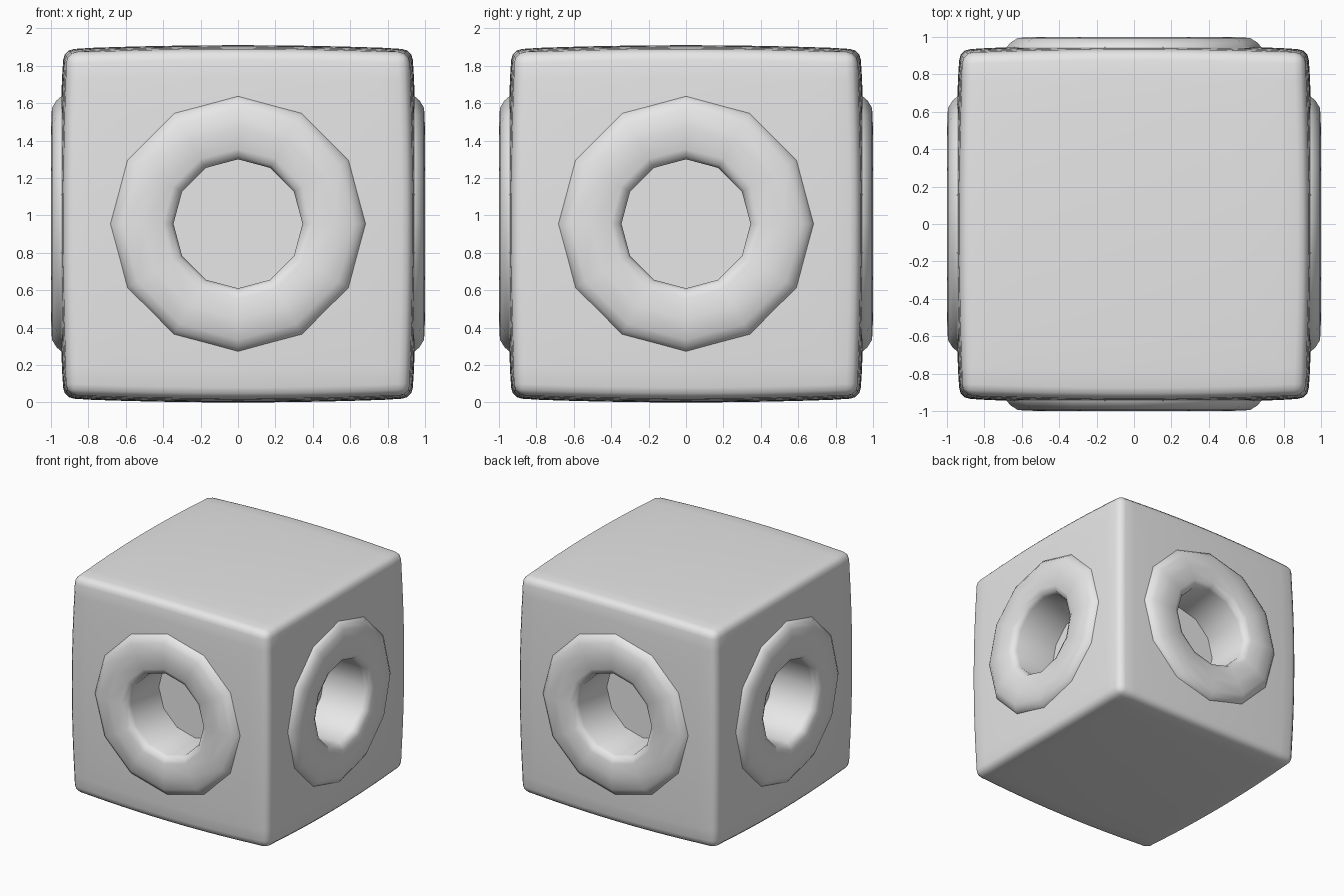
import bpy, bmesh, math
from mathutils import Matrix, Vector

cube = bpy.data.objects.get("Cube")
if cube:
    bpy.data.objects.remove(cube, do_unlink=True)

SIDES = 12          # facets of each ring
CENTRE = 0.955      # height of the block's middle
FLOOR = 0.57        # distance of the hole floor from the middle
QUARTERS = [math.pi / 2 * i for i in range(4)]
NAMES = ["front", "left", "back", "right"]

grey = bpy.data.materials.new("plain grey")
grey.use_nodes = True
colour = (0.8, 0.8, 0.8, 1)
grey.diffuse_color = colour
grey.node_tree.nodes["Principled BSDF"].inputs["Base Color"].default_value = colour


def add_object(name, bm, matrix=None):
    bmesh.ops.recalc_face_normals(bm, faces=bm.faces)
    mesh = bpy.data.meshes.new(name)
    bm.to_mesh(mesh)
    bm.free()
    mesh.materials.append(grey)
    obj = bpy.data.objects.new(name, mesh)
    bpy.context.collection.objects.link(obj)
    if matrix:
        obj.matrix_world = matrix
    return obj


def smooth(obj, degrees):
    for p in obj.data.polygons:
        p.use_smooth = True
    obj.data.set_sharp_from_angle(angle=math.radians(degrees))


def lathe(name, profile, matrix, closed_ends=False):
    """Revolve (radius, height) points around local z."""
    bm = bmesh.new()
    rings = []
    for r, h in profile:
        rings.append([bm.verts.new((r * math.cos(a), r * math.sin(a), h))
                      for a in (2 * math.pi * i / SIDES for i in range(SIDES))])
    for a, b in zip(rings, rings[1:]):
        for i in range(SIDES):
            j = (i + 1) % SIDES
            bm.faces.new((a[i], a[j], b[j], b[i]))
    if closed_ends:
        bm.faces.new(rings[0])
        bm.faces.new(rings[-1])
    return add_object(name, bm, matrix)


# Block: swelling cube with rounded edges
HALF, SWELL = 0.915, 0.02
bm = bmesh.new()
bmesh.ops.create_cube(bm, size=2)
bmesh.ops.subdivide_edges(bm, edges=bm.edges[:], cuts=11, use_grid_fill=True)
for v in bm.verts:
    x, y, z = v.co
    v.co = Vector([c * (HALF + SWELL * (2 - a * a - b * b))
                   for c, a, b in ((x, y, z), (y, x, z), (z, x, y))])
rim = [e for e in bm.edges if e.calc_face_angle(0) > math.radians(50)]
bmesh.ops.bevel(bm, geom=rim, offset=0.06, segments=3, profile=0.5,
                affect='EDGES', clamp_overlap=True)
block = add_object("block", bm, Matrix.Translation((0, 0, CENTRE)))

# Rings and round holes on the four upright sides
RING = [(0.345, FLOOR - 0.005), (0.345, 0.94), (0.36, 0.975), (0.40, 0.995),
        (0.51, 1.0), (0.62, 0.995), (0.66, 0.97), (0.69, 0.935), (0.69, 0.90)]
cutters = []
for name, angle in zip(NAMES, QUARTERS):
    place = (Matrix.Translation((0, 0, CENTRE)) @ Matrix.Rotation(angle, 4, 'Z')
             @ Matrix.Rotation(math.pi / 2, 4, 'X'))
    ring = lathe(name + "_ring", RING, place)
    smooth(ring, 65)
    cutter = lathe(name + "_cutter", [(0.37, FLOOR), (0.37, 1.2)], place, True)
    cutter.hide_render = True
    cutters.append(cutter)
    mod = block.modifiers.new(name + "_hole", 'BOOLEAN')
    mod.operation = 'DIFFERENCE'
    mod.solver = 'EXACT'
    mod.object = cutter

# Make the holes permanent and shade the block
bpy.context.view_layer.update()
cut = block.evaluated_get(bpy.context.evaluated_depsgraph_get())
block.data = bpy.data.meshes.new_from_object(cut)
block.modifiers.clear()
for cutter in cutters:
    bpy.data.objects.remove(cutter, do_unlink=True)
smooth(block, 40)
